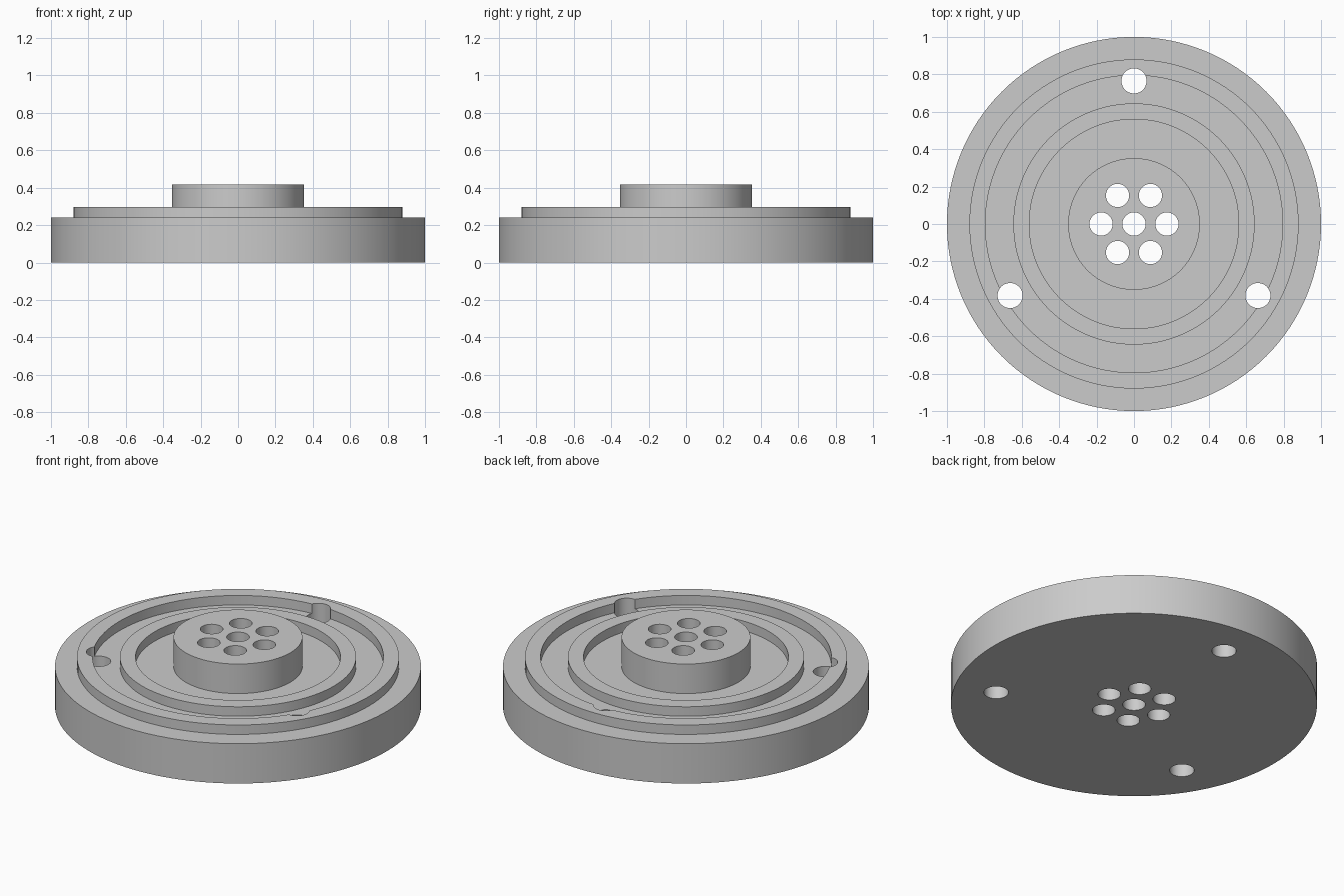
import bpy
import bmesh
from math import cos, sin, pi, radians
from mathutils import Matrix, Vector

if "Cube" in bpy.data.objects:
    bpy.data.objects.remove(bpy.data.objects["Cube"])

SEGMENTS = 128
FLOOR, RIM, TOP = 0.24, 0.297, 0.418

grey = bpy.data.materials.new("plain grey")
grey.use_nodes = True
grey.diffuse_color = (0.6, 0.6, 0.6, 1)
grey.node_tree.nodes["Principled BSDF"].inputs["Base Color"].default_value = (0.6, 0.6, 0.6, 1)


def add_object(name, bm):
    mesh = bpy.data.meshes.new(name)
    bm.to_mesh(mesh)
    bm.free()
    mesh.materials.append(grey)
    obj = bpy.data.objects.new(name, mesh)
    bpy.context.collection.objects.link(obj)
    return obj


def lathe(name, profile):
    """Spin (radius, height) points around z and cap the open ends."""
    bm = bmesh.new()
    verts = [bm.verts.new((r, 0, z)) for r, z in profile]
    edges = [bm.edges.new(pair) for pair in zip(verts, verts[1:])]
    bmesh.ops.spin(bm, geom=verts + edges, axis=(0, 0, 1), cent=(0, 0, 0),
                   angle=2 * pi, steps=SEGMENTS, use_merge=True)
    bmesh.ops.remove_doubles(bm, verts=bm.verts[:], dist=1e-5)
    bmesh.ops.holes_fill(bm, edges=[e for e in bm.edges if e.is_boundary], sides=0)
    bmesh.ops.recalc_face_normals(bm, faces=bm.faces[:])
    return add_object(name, bm)


def hole_circle(count, distance, start):
    """Evenly spaced points on a circle."""
    angles = [radians(start) + 2 * pi * i / count for i in range(count)]
    return [Vector((distance * cos(a), distance * sin(a), 0.2)) for a in angles]


# Turned body: hub, inner ring, outer ring and base disc
body = lathe("flanged_disc", [
    (0.352, TOP), (0.352, FLOOR),
    (0.56, FLOOR), (0.56, RIM), (0.645, RIM), (0.645, FLOOR),
    (0.795, FLOOR), (0.795, RIM), (0.88, RIM), (0.88, FLOOR),
    (1, FLOOR), (1, 0)])

# Drills: three bolt holes, and a centre hole with six around it
bm = bmesh.new()
drills = [(p, 0.067) for p in hole_circle(3, 0.765, 90)]
drills += [(p, 0.062) for p in hole_circle(6, 0.176, 0) + [Vector((0, 0, 0.2))]]
for place, radius in drills:
    bmesh.ops.create_cone(bm, cap_ends=True, segments=48, radius1=radius,
                          radius2=radius, depth=1, matrix=Matrix.Translation(place))
cutter = add_object("hole_cutter", bm)
cutter.hide_render = True

# Cut the holes, then drop the cutter
bpy.ops.object.select_all(action="DESELECT")
body.select_set(True)
bpy.context.view_layer.objects.active = body
cut = body.modifiers.new("holes", "BOOLEAN")
cut.operation = "DIFFERENCE"
cut.solver = "EXACT"
cut.object = cutter
bpy.ops.object.modifier_apply(modifier=cut.name)
bpy.data.objects.remove(cutter)
bpy.ops.object.shade_smooth_by_angle(angle=radians(30))
